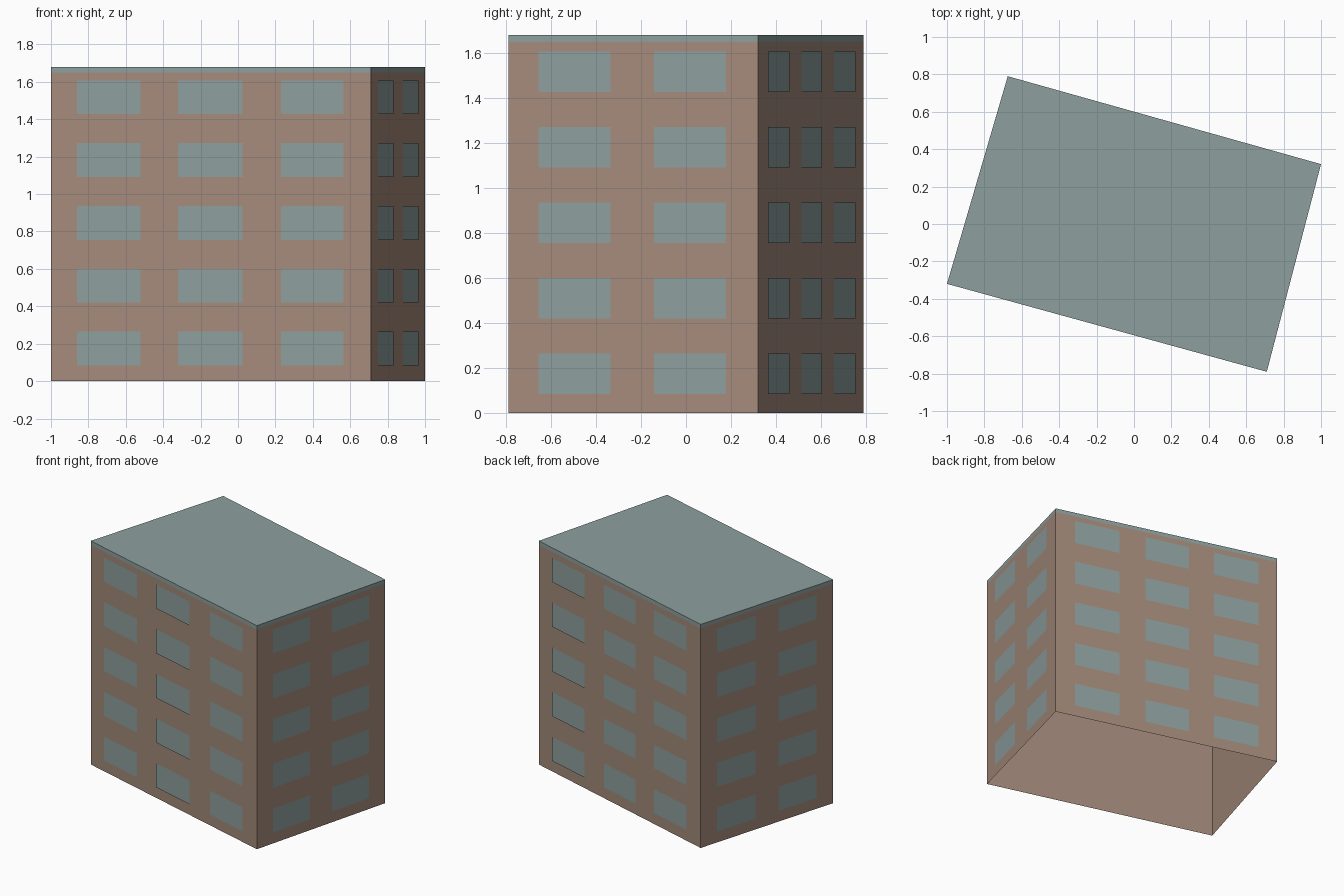
import bpy
import bmesh
from mathutils import Vector

cube = bpy.data.objects.get("Cube")
if cube:
    bpy.data.objects.remove(cube, do_unlink=True)


def make_material(name, colour):
    mat = bpy.data.materials.new(name)
    mat.use_nodes = True
    mat.diffuse_color = colour
    mat.node_tree.nodes["Principled BSDF"].inputs["Base Color"].default_value = colour
    return mat


clay = make_material("brown wall", (0.37, 0.255, 0.197, 1))
glass = make_material("grey teal", (0.268, 0.348, 0.342, 1))

# Footprint, counterclockwise from the front right-hand corner of the model
CORNERS = [Vector(c) for c in ((-1, -0.32), (0.71, -0.79), (1, 0.32), (-0.675, 0.79))]
EAVES, TOP = 1.65, 1.68
FLOORS, PITCH, SILL, WINDOW_HEIGHT = 5, 0.336, 0.083, 0.181


def finish(bm, name, mat):
    mesh = bpy.data.meshes.new(name)
    bm.to_mesh(mesh)
    bm.free()
    mesh.materials.append(mat)
    obj = bpy.data.objects.new(name, mesh)
    bpy.context.collection.objects.link(obj)
    return obj


def shell(name, low, high, mat, capped):
    """Four upright walls over the footprint, open below."""
    bm = bmesh.new()
    lower = [bm.verts.new((c.x, c.y, low)) for c in CORNERS]
    upper = [bm.verts.new((c.x, c.y, high)) for c in CORNERS]
    for i in range(4):
        j = (i + 1) % 4
        bm.faces.new((lower[i], lower[j], upper[j], upper[i]))
    if capped:
        bm.faces.new(upper)
    return finish(bm, name, mat)


def window_grid(name, side, columns):
    """Thin window panes on one wall, one row for each floor."""
    start, end = CORNERS[side], CORNERS[(side + 1) % 4]
    run = end - start
    outward = Vector((run.y, -run.x)).normalized()
    bm = bmesh.new()
    for left, right, gap in columns:
        a = start + run * left + outward * gap
        b = start + run * right + outward * gap
        for floor in range(FLOORS):
            z = SILL + floor * PITCH
            h = z + WINDOW_HEIGHT
            bm.faces.new([bm.verts.new(p) for p in (
                (a.x, a.y, z), (b.x, b.y, z), (b.x, b.y, h), (a.x, a.y, h))])
    return finish(bm, name, glass)


# Walls and flat roof with its flush edge band
shell("walls", 0, EAVES, clay, False)
shell("roof", EAVES, TOP, glass, True)

# Windows: three columns on the long walls, two on the short ones
THIN, THICK = 0.003, 0.006
SHORT = ((0.122, 0.41, THIN), (0.585, 0.872, THIN))
window_grid("front_windows", 0, ((0.082, 0.281, THIN), (0.398, 0.6, THICK), (0.719, 0.915, THIN)))
window_grid("left_windows", 1, SHORT)
window_grid("back_windows", 2, ((0.085, 0.287, THICK), (0.404, 0.6, THIN), (0.715, 0.915, THIN)))
window_grid("right_windows", 3, SHORT)
